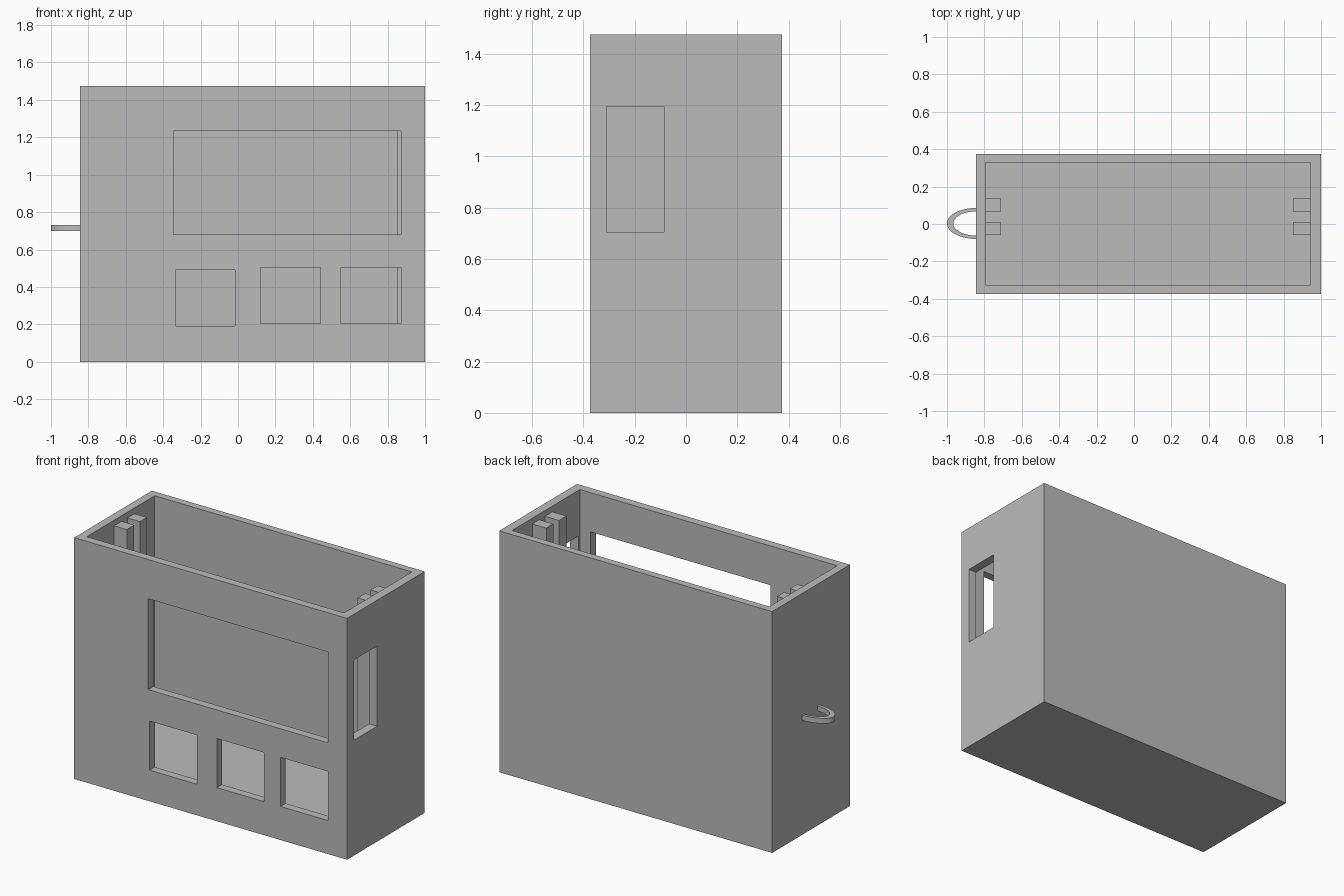
import bpy, bmesh, math

cube = bpy.data.objects.get("Cube")
if cube:
    bpy.data.objects.remove(cube, do_unlink=True)

grey = bpy.data.materials.new("plain_grey")
grey.use_nodes = True
colour = (0.5, 0.5, 0.5, 1)
grey.diffuse_color = colour
grey.node_tree.nodes["Principled BSDF"].inputs["Base Color"].default_value = colour


def finish(name, bm):
    bmesh.ops.recalc_face_normals(bm, faces=bm.faces)
    mesh = bpy.data.meshes.new(name)
    bm.to_mesh(mesh)
    bm.free()
    mesh.materials.append(grey)
    obj = bpy.data.objects.new(name, mesh)
    bpy.context.collection.objects.link(obj)
    return obj


def box(name, xs, ys, zs):
    bm = bmesh.new()
    bmesh.ops.create_cube(bm, size=1)
    for v in bm.verts:
        v.co = [a[0] + (c + 0.5) * (a[1] - a[0]) for a, c in zip((xs, ys, zs), v.co)]
    return finish(name, bm)


def cut(target, cutter):
    cutter.hide_render = True
    mod = target.modifiers.new("cut", 'BOOLEAN')
    mod.operation = 'DIFFERENCE'
    mod.solver = 'EXACT'
    mod.object = cutter
    bpy.context.view_layer.objects.active = target
    bpy.ops.object.modifier_apply(modifier=mod.name)
    bpy.data.objects.remove(cutter, do_unlink=True)


# Open-topped case
FLOOR = 0.11
case = box("case", (-0.845, 1), (-0.375, 0.375), (0, 1.475))
cut(case, box("cavity", (-0.795, 0.945), (-0.325, 0.33), (FLOOR, 1.6)))

# Screen opening and three button openings in the front wall
for xs, zs in [((-0.345, 0.872), (0.68, 1.235)),
               ((-0.335, -0.015), (0.19, 0.49)),
               ((0.12, 0.44), (0.205, 0.505)),
               ((0.55, 0.872), (0.205, 0.505))]:
    cut(case, box("front_opening", xs, (-0.45, -0.3), zs))

# Side wall opening
cut(case, box("side_opening", (0.9, 1.1), (-0.31, -0.085), (0.705, 1.195)))

# Round knob hole, slightly taller than wide
bm = bmesh.new()
bmesh.ops.create_cone(bm, cap_ends=True, segments=48, radius1=1, radius2=1, depth=0.15)
for v in bm.verts:
    x, y, z = v.co
    v.co = (-0.532 + 0.092 * x, -0.375 + z, 0.34 + 0.103 * y)
cut(case, finish("knob_hole", bm))

# Paired guide posts that hold a board at each end
for side, xs in (("right", (-0.8, -0.71)), ("left", (0.85, 0.95))):
    for pos, ys in (("front", (-0.06, 0.012)), ("back", (0.067, 0.135))):
        box(f"guide_post_{side}_{pos}", xs, ys, (FLOOR - 0.01, 1.44))

# Half-loop hook on the side wall
bm = bmesh.new()
rings = []
N = 32
for i in range(N + 1):
    a = math.pi * i / N
    s, c = math.sin(a), math.cos(a)
    rings.append([bm.verts.new((-0.843 - rx * s, 0.003 + ry * c, z))
                  for rx, ry, z in ((0.157, 0.083, 0.7), (0.157, 0.083, 0.732),
                                    (0.123, 0.065, 0.732), (0.123, 0.065, 0.7))])
for r, q in zip(rings, rings[1:]):
    for k in range(4):
        bm.faces.new((r[k], r[k - 1], q[k - 1], q[k]))
bm.faces.new(rings[0])
bm.faces.new(rings[-1])
hook = finish("side_hook", bm)
bpy.ops.object.select_all(action='DESELECT')
hook.select_set(True)
case.select_set(True)
bpy.context.view_layer.objects.active = hook
bpy.ops.object.shade_smooth_by_angle(angle=math.radians(30))
